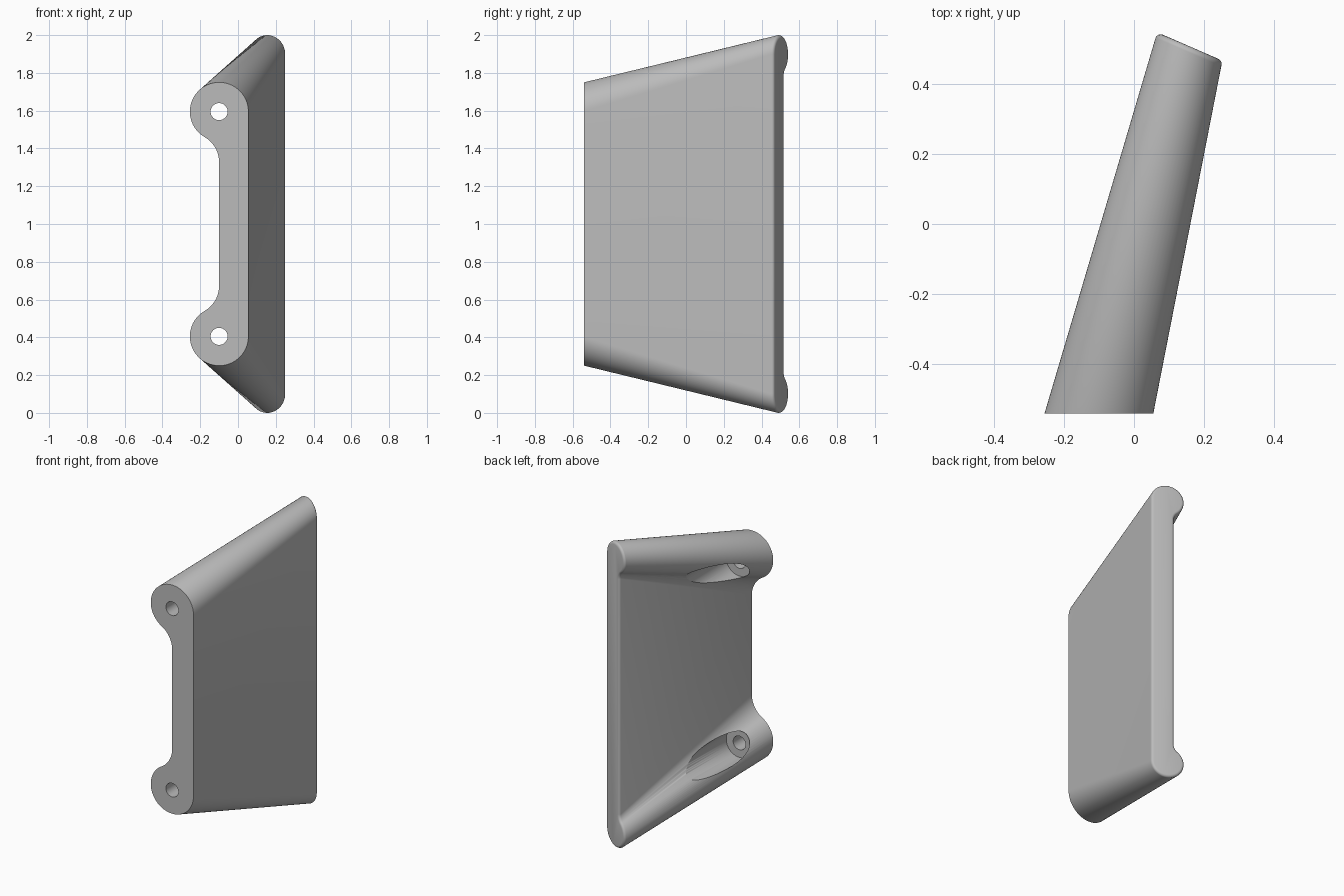
import bpy, bmesh
from math import sin, cos, pi, sqrt, atan2
from mathutils import Vector

if "Cube" in bpy.data.objects:
    bpy.data.objects.remove(bpy.data.objects["Cube"], do_unlink=True)

grey = bpy.data.materials.new("plain_grey")
grey.use_nodes = True
colour = (0.5, 0.5, 0.5, 1)
grey.diffuse_color = colour
grey.node_tree.nodes["Principled BSDF"].inputs["Base Color"].default_value = colour


def arc(cu, cv, r, a, b, n):
    return [(cu + r * cos(a + (b - a) * i / n), cv + r * sin(a + (b - a) * i / n))
            for i in range(n + 1)]


def profile(r, face, fillet, half, inset=0):
    """Plate with a round bead at each end, blended by concave fillets."""
    drop = sqrt((r + fillet) ** 2 - (face + fillet) ** 2)
    a = atan2(-drop, face + fillet)
    upper = arc(0, half, r - inset, pi, a, 44)
    upper += arc(face + fillet, half - drop, fillet + inset, pi + a, pi, 14)[1:]
    return upper + [(u, -v) for u, v in reversed(upper)]


def loft(name, rings):
    bm = bmesh.new()
    rows = [[bm.verts.new(p) for p in ring] for ring in rings]
    n = len(rows[0])
    for low, high in zip(rows, rows[1:]):
        for i in range(n):
            j = (i + 1) % n
            bm.faces.new((low[i], low[j], high[j], high[i]))
    bm.faces.new(rows[0])
    bm.faces.new(rows[-1])
    bmesh.ops.recalc_face_normals(bm, faces=bm.faces)
    mesh = bpy.data.meshes.new(name)
    bm.to_mesh(mesh)
    bm.free()
    mesh.materials.append(grey)
    ob = bpy.data.objects.new(name, mesh)
    bpy.context.collection.objects.link(ob)
    return ob


def place(points, centre, direction):
    return [centre + direction * u + Vector((0, 0, v)) for u, v in points]


# Tapered body, from the square front end to the slanted, rounded back end
front = place(profile(0.155, 0, 0.155, 0.595), Vector((-0.1, -0.54, 1)), Vector((-1, 0, 0)))
slant = Vector((-0.92, 0.4, 0)).normalized()
normal = Vector((-slant.y * -1, -slant.x, 0))
rings = [front]
round_r, steps = 0.016, 4
for i in range(steps + 1):
    a = pi / 2 * i / steps
    shape = profile(0.102, 0.04, 0.06, 0.898, round_r * (1 - cos(a)))
    rings.append(place(shape, Vector((0.155, 0.49, 1)) + normal * round_r * sin(a), slant))
body = loft("bracket_body", rings)

# Screw holes with wider pockets opening through the beads
for side in (-1, 1):
    cut_rings = []
    for r, y in ((0.045, -0.7), (0.045, -0.41), (0.095, -0.41), (0.095, 0.7)):
        cut_rings.append([Vector((-0.1 + r * cos(2 * pi * i / 48), y,
                                  1 + side * 0.595 + r * sin(2 * pi * i / 48))) for i in range(48)])
    cutter = loft("hole_cutter", cut_rings)
    cutter.hide_render = True
    mod = body.modifiers.new("screw_hole", "BOOLEAN")
    mod.operation, mod.solver, mod.object = "DIFFERENCE", "EXACT", cutter
    bpy.context.view_layer.objects.active = body
    bpy.ops.object.modifier_apply(modifier=mod.name)
    bpy.data.objects.remove(cutter, do_unlink=True)

bpy.ops.object.select_all(action="DESELECT")
body.select_set(True)
bpy.context.view_layer.objects.active = body
bpy.ops.object.shade_smooth_by_angle(angle=0.5)
